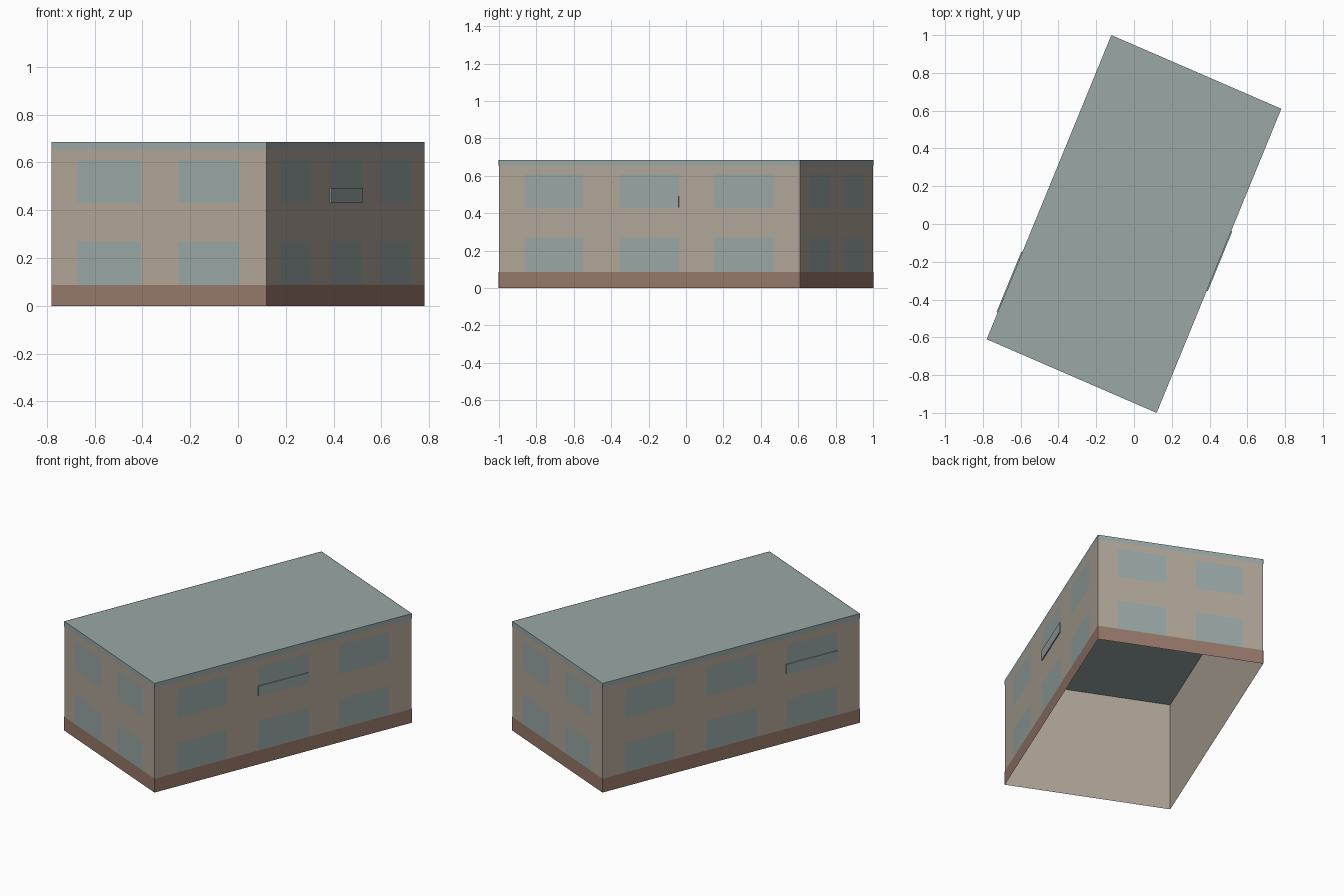
import bpy
import bmesh
from mathutils import Vector

if "Cube" in bpy.data.objects:
    bpy.data.objects.remove(bpy.data.objects["Cube"])


def material(name, rgb):
    mat = bpy.data.materials.new(name)
    mat.use_nodes = True
    mat.diffuse_color = (*rgb, 1)
    mat.node_tree.nodes["Principled BSDF"].inputs["Base Color"].default_value = (*rgb, 1)
    return mat


TAN = material("tan plaster", (0.44, 0.38, 0.32))
GREY = material("blue grey", (0.32, 0.39, 0.38))
BROWN = material("brown plinth", (0.31, 0.19, 0.145))

HEIGHT = 0.685
SKIN = 0.0015
front_left = Vector((-0.78, -0.61, 0))
front_right = Vector((0.12, -1.0, 0))
corners = [front_left, front_right, -front_left, -front_right]
UP = Vector((0, 0, 1))


def finish(name, bm, *mats):
    mesh = bpy.data.meshes.new(name)
    bm.to_mesh(mesh)
    bm.free()
    for mat in mats:
        mesh.materials.append(mat)
    obj = bpy.data.objects.new(name, mesh)
    bpy.context.collection.objects.link(obj)


def panel(bm, side, u0, u1, z0, z1, offset=SKIN, solid=False):
    """Rectangle on one wall, u running 0 to 1 along it."""
    a, b = corners[side], corners[(side + 1) % 4]
    out = (b - a).cross(UP).normalized()
    pts = [a.lerp(b, u) + UP * z for u, z in ((u0, z0), (u1, z0), (u1, z1), (u0, z1))]
    outer = [bm.verts.new(p + out * offset) for p in pts]
    bm.faces.new(outer)
    if solid:
        inner = [bm.verts.new(p) for p in pts]
        for i in range(4):
            j = (i + 1) % 4
            bm.faces.new((outer[j], outer[i], inner[i], inner[j]))


# Open-bottomed shell: four walls and a flat roof
bm = bmesh.new()
low = [bm.verts.new(c) for c in corners]
high = [bm.verts.new(c + UP * HEIGHT) for c in corners]
for i in range(4):
    j = (i + 1) % 4
    bm.faces.new((low[i], low[j], high[j], high[i]))
bm.faces.new(high).material_index = 1
finish("building_shell", bm, TAN, GREY)

# Plinth and roof edge bands around all walls
for name, z0, z1, mat in (("plinth_band", 0, 0.087, BROWN),
                          ("roof_edge_band", 0.655, HEIGHT, GREY)):
    bm = bmesh.new()
    for side in range(4):
        panel(bm, side, 0, 1, z0, z1)
    finish(name, bm, mat)

# Two floors of windows: two bays on the short walls, three on the long ones
short_bays = [(0.12, 0.415), (0.59, 0.875)]
long_bays = [(0.087, 0.28), (0.402, 0.598), (0.714, 0.912)]
floors = [(0.087, 0.27), (0.43, 0.61)]
bm = bmesh.new()
for side in range(4):
    for u0, u1 in (long_bays if side % 2 else short_bays):
        for z0, z1 in floors:
            panel(bm, side, u0, u1, z0, z1)
finish("windows", bm, GREY)

# Shallow guard panels at the foot of one upper window on each long wall
bm = bmesh.new()
for side, bay in ((1, 1), (3, 2)):
    panel(bm, side, *long_bays[bay], 0.43, 0.493, offset=0.006, solid=True)
finish("window_guards", bm, GREY)
